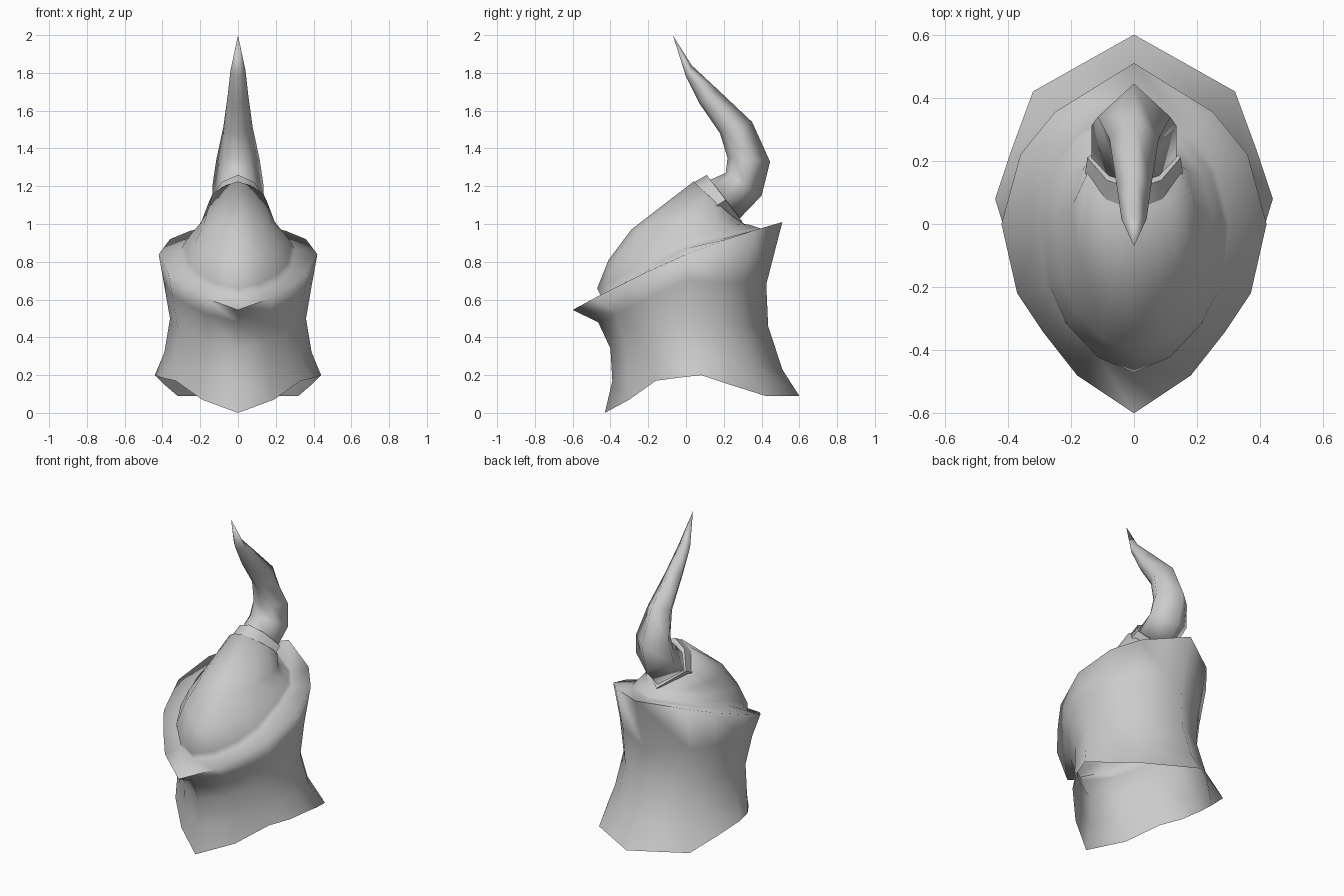
import bpy
import bmesh
import math

cube = bpy.data.objects.get("Cube")
if cube:
    bpy.data.objects.remove(cube, do_unlink=True)

GREY = (0.6, 0.6, 0.6, 1.0)
felt = bpy.data.materials.new("soft grey")
felt.use_nodes = True
felt.diffuse_color = GREY
felt.node_tree.nodes["Principled BSDF"].inputs["Base Color"].default_value = GREY


def mirrored(half):
    """Close a half ring, given back to front on the left side."""
    return half + [(-x, y, z) for x, y, z in half[-2:0:-1]]


# Unit outlines of the cloth rings, back to front: pointed and blunt at the front
BACK = [(0, 1), (.6, .7), (.86, .43), (1, 0)]
POINTED = BACK + [(.88, -.37), (.69, -.57), (.43, -.8), (0, -1)]
BLUNT = BACK + [(.93, -.42), (.74, -.68), (.4, -.9), (0, -1)]


def egg(plan, w, back, side, front):
    """Ring with half width w through (y, z) at its back, side and front."""
    half = []
    for px, py in plan:
        end = back if py > 0 else front
        y, z = (s + (e - s) * abs(py) for s, e in zip(side, end))
        half.append((px * w, y, z))
    return mirrored(half)


def kite(w, front, back):
    """Kite-like section spanning front to back, both (y, z)."""
    half = []
    for px, t in [(0, 1), (1, .53), (.58, .15), (0, 0)]:
        y, z = (f + (b - f) * t for f, b in zip(front, back))
        half.append((px * w, y, z))
    return mirrored(half)


def loft(name, rings, tip=None, cap_start=False, cap_end=False, sharp=60):
    """Skin the rings, which run clockwise from above."""
    bm = bmesh.new()
    rows = [[bm.verts.new(p) for p in ring] for ring in rings]
    n = len(rows[0])
    for a, b in zip(rows, rows[1:]):
        for i in range(n):
            j = (i + 1) % n
            bm.faces.new((a[i], b[i], b[j], a[j]))
    if tip:
        top = bm.verts.new(tip)
        for i in range(n):
            bm.faces.new((rows[-1][i], top, rows[-1][(i + 1) % n]))
    if cap_start:
        bm.faces.new(rows[0])
    if cap_end:
        bm.faces.new(rows[-1][::-1])
    bm.normal_update()
    mesh = bpy.data.meshes.new(name)
    bm.to_mesh(mesh)
    bm.free()
    mesh.materials.append(felt)
    ob = bpy.data.objects.new(name, mesh)
    bpy.context.collection.objects.link(ob)
    bpy.ops.object.select_all(action="DESELECT")
    ob.select_set(True)
    bpy.context.view_layer.objects.active = ob
    bpy.ops.object.shade_smooth_by_angle(angle=math.radians(sharp))


# Wavy lower hem, pointed at the front and flared at the back
hem = mirrored([(0, .6, .09), (.32, .42, .09), (.39, .23, .15), (.44, .08, .2),
                (.4, -.05, .185), (.33, -.16, .17), (.19, -.3, .07), (0, -.43, 0)])

# Slanted brim edge with a beak at the front and a peak at the back
rim = mirrored([(0, .51, 1.01), (.25, .355, .965), (.36, .22, .92), (.42, 0, .84),
                (.37, -.22, .74), (.29, -.34, .68), (.18, -.48, .61), (0, -.6, .545)])

# Hood: neck cloth open below, brim folding inward, crown swelling then narrowing
loft("hood", [
    hem,
    egg(POINTED, .39, (.51, .23), (.03, .32), (-.39, .17)),
    egg(POINTED, .36, (.435, .46), (0, .5), (-.4, .34)),
    egg(POINTED, .395, (.425, .68), (0, .7), (-.465, .48)),
    rim,
    egg(BLUNT, .3, (.4, .975), (0, .87), (-.45, .62)),
    egg(BLUNT, .285, (.37, .985), (0, .895), (-.47, .66)),
    egg(BLUNT, .25, (.34, .995), (.02, .945), (-.41, .81)),
    egg(BLUNT, .195, (.31, 1.0), (.06, 1.01), (-.29, .97)),
    egg(POINTED, .153, (.285, 1.01), (.15, 1.12), (.04, 1.225)),
], cap_end=True, sharp=115)

# Band around the root of the horn
loft("horn_band", [
    kite(.155, (.04, 1.22), (.27, .99)),
    kite(.148, (.11, 1.26), (.3, 1.01)),
], cap_start=True, cap_end=True)

# Curved horn
loft("horn", [
    kite(.135, (.12, 1.23), (.285, 1.03)),
    kite(.135, (.21, 1.27), (.4, 1.15)),
    kite(.115, (.22, 1.35), (.445, 1.33)),
    kite(.078, (.18, 1.48), (.35, 1.54)),
    kite(.055, (.07, 1.64), (.17, 1.71)),
    kite(.04, (0, 1.78), (.03, 1.84)),
], tip=(0, -.07, 2), cap_start=True, sharp=100)
